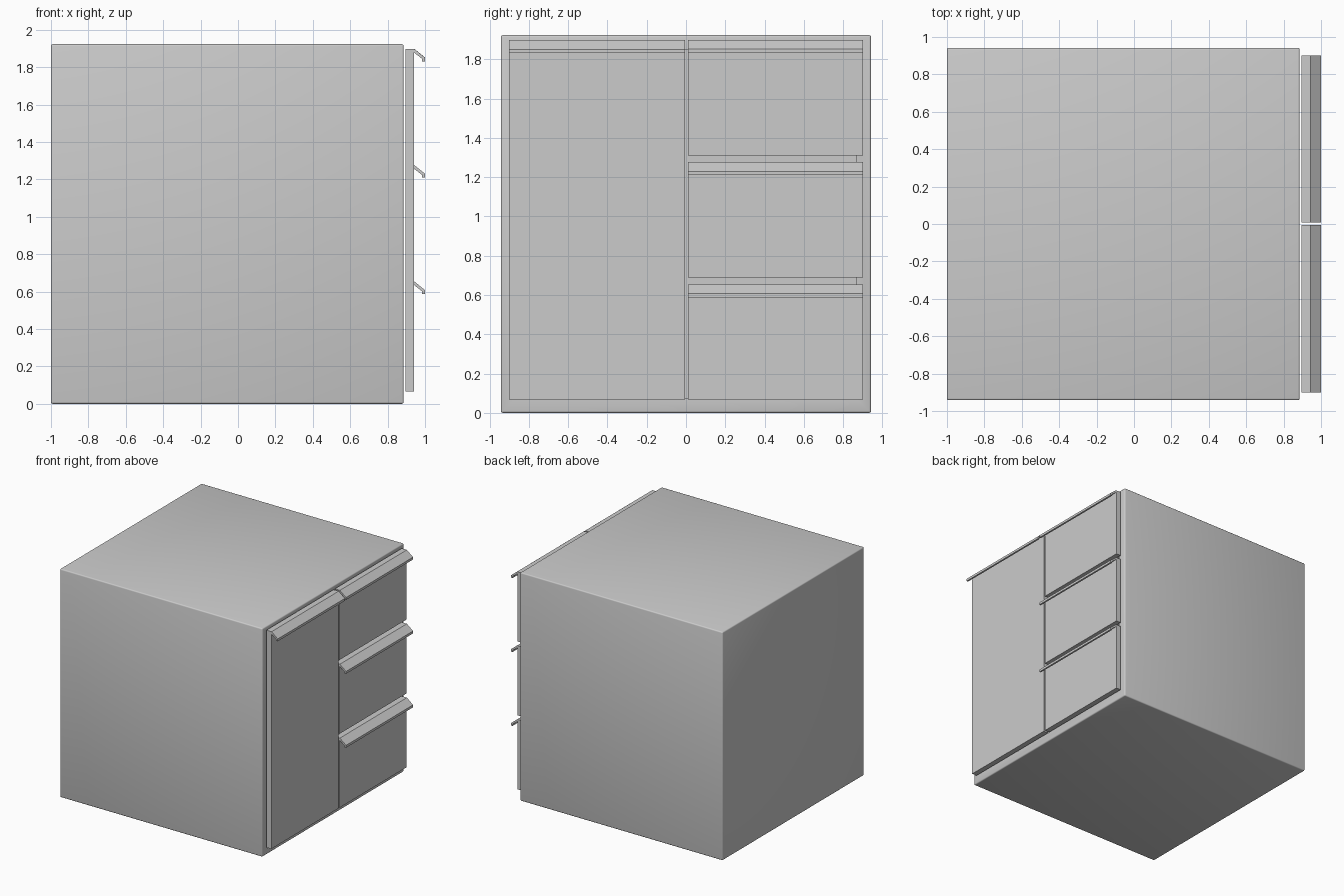
import bpy, bmesh
from mathutils import Vector

if "Cube" in bpy.data.objects:
    bpy.data.objects.remove(bpy.data.objects["Cube"])


def finish(bm, name):
    bmesh.ops.recalc_face_normals(bm, faces=bm.faces[:])
    mesh = bpy.data.meshes.new(name)
    bm.to_mesh(mesh)
    bm.free()
    obj = bpy.data.objects.new(name, mesh)
    bpy.context.collection.objects.link(obj)
    return obj


# Hollow cabinet body, rounded edges, open towards +x behind the fronts
def cabinet_body():
    bm = bmesh.new()
    bmesh.ops.create_cube(bm, size=1)
    bmesh.ops.scale(bm, vec=(1.886, 1.884, 1.923), verts=bm.verts)
    bmesh.ops.translate(bm, vec=(-0.057, 0, 0.9615), verts=bm.verts)
    bmesh.ops.bevel(bm, geom=bm.edges[:], offset=0.01, segments=3,
                    profile=0.5, affect='EDGES')
    bm.normal_update()
    front = max((f for f in bm.faces if f.normal.x > 0.99),
                key=lambda f: f.calc_area())
    bmesh.ops.inset_region(bm, faces=[front], thickness=0.092)
    hole = bmesh.ops.extrude_face_region(bm, geom=[front])
    verts = [v for v in hole['geom'] if isinstance(v, bmesh.types.BMVert)]
    bmesh.ops.translate(bm, vec=(-1.783, 0, 0), verts=verts)
    if front.is_valid:
        bmesh.ops.delete(bm, geom=[front], context='FACES_ONLY')
    obj = finish(bm, "cabinet_body")
    bpy.context.view_layer.objects.active = obj
    obj.select_set(True)
    bpy.ops.object.shade_smooth_by_angle()
    obj.select_set(False)


def extrude_profile(name, profile, y0, y1):
    bm = bmesh.new()
    face = bm.faces.new([bm.verts.new((x, y0, z)) for x, z in profile])
    ext = bmesh.ops.extrude_face_region(bm, geom=[face])
    verts = [v for v in ext['geom'] if isinstance(v, bmesh.types.BMVert)]
    bmesh.ops.translate(bm, vec=Vector((0, y1 - y0, 0)), verts=verts)
    return finish(bm, name)


# Front panel whose top edge folds out into a sloped full-width grip
def front_panel(name, y0, y1, bottom, top):
    extrude_profile(name, [
        (0.895, bottom), (0.94, bottom), (0.94, top - 0.018),
        (0.985, top - 0.053), (0.985, top - 0.066), (1.0, top - 0.066),
        (1.0, top - 0.046), (0.943, top), (0.895, top)], y0, y1)


cabinet_body()
front_panel("door", -0.9, -0.006, 0.067, 1.897)
for i in range(3):
    z = 0.067 + i * 0.622
    front_panel(f"drawer_front_{i + 1}", 0.009, 0.9, z, z + 0.587)
